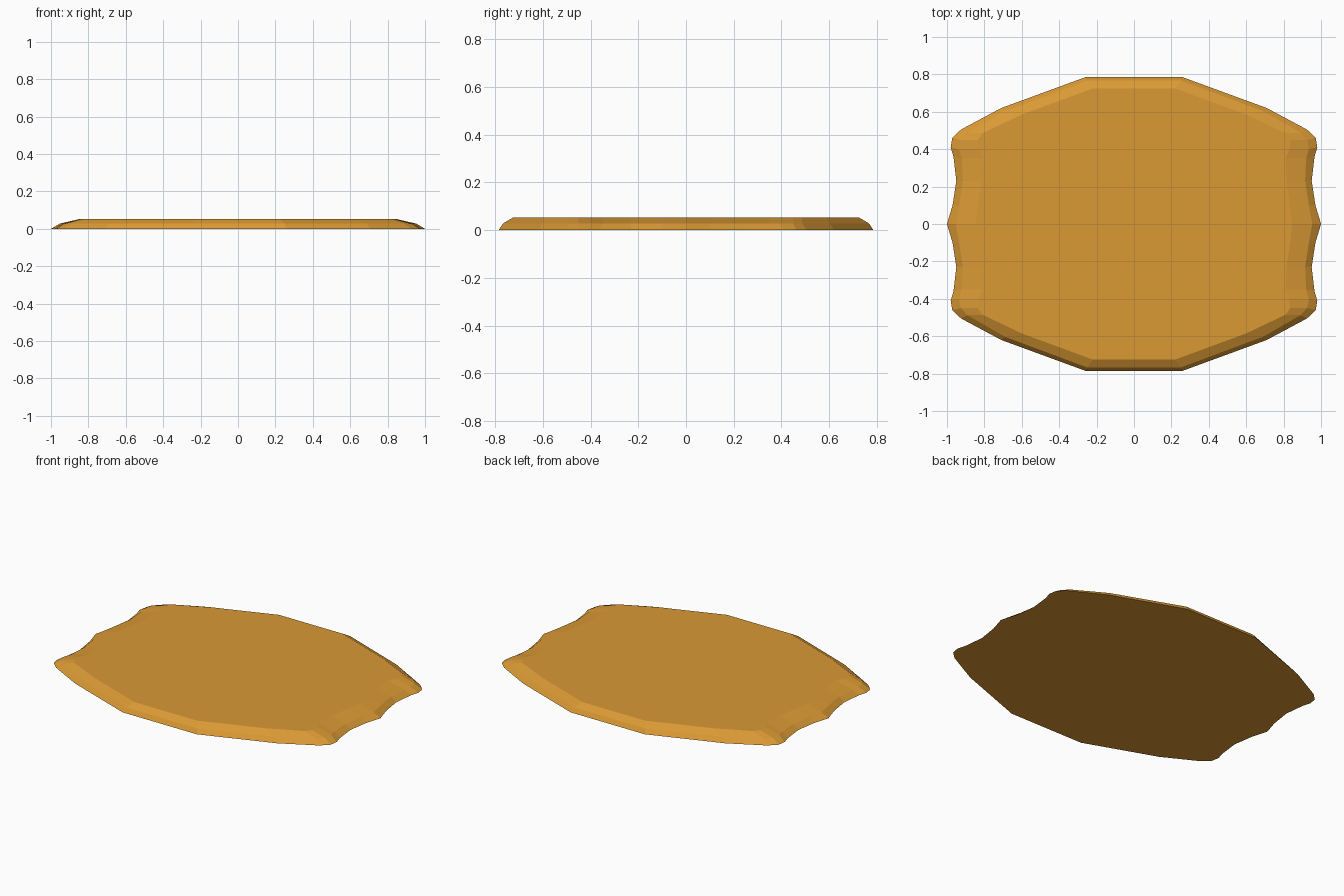
import bpy, bmesh

if "Cube" in bpy.data.objects:
    bpy.data.objects.remove(bpy.data.objects["Cube"])

# Quarter outlines (x, y) of the plate, from the side tip round to the long edge
base = [(1.0, 0), (0.97, 0.10), (0.95, 0.23), (0.965, 0.36), (0.98, 0.41),
        (0.972, 0.46), (0.925, 0.505), (0.71, 0.62), (0.26, 0.785)]
middle = [(0.953, 0), (0.935, 0.10), (0.915, 0.23), (0.92, 0.35), (0.935, 0.40),
          (0.925, 0.45), (0.89, 0.488), (0.69, 0.603), (0.25, 0.767)]
top = [(0.845, 0), (0.835, 0.10), (0.815, 0.23), (0.81, 0.35), (0.83, 0.40),
       (0.835, 0.45), (0.81, 0.485), (0.60, 0.585), (0.22, 0.725)]


def full_ring(quarter):
    """Mirror a quarter outline into a closed counter-clockwise loop."""
    half = quarter + [(-x, y) for x, y in reversed(quarter)]
    return half + [(x, -y) for x, y in reversed(half[1:-1])]


bm = bmesh.new()
rings = [[bm.verts.new((x, y, z)) for x, y in full_ring(q)]
         for q, z in ((base, 0), (middle, 0.028), (top, 0.053))]

# Sloped two-step rim
for low, high in zip(rings, rings[1:]):
    n = len(low)
    for i in range(n):
        j = (i + 1) % n
        bm.faces.new((low[i], low[j], high[j], high[i]))

# Flat underside and top
bm.faces.new(rings[0][::-1])
bm.faces.new(rings[-1])
bmesh.ops.recalc_face_normals(bm, faces=bm.faces)

mesh = bpy.data.meshes.new("flat_plate")
bm.to_mesh(mesh)
bm.free()
plate = bpy.data.objects.new("flat_plate", mesh)
bpy.context.collection.objects.link(plate)

mat = bpy.data.materials.new("orange")
mat.diffuse_color = (0.70, 0.32, 0.035, 1)
mat.use_nodes = True
mat.node_tree.nodes["Principled BSDF"].inputs["Base Color"].default_value = mat.diffuse_color
mesh.materials.append(mat)
